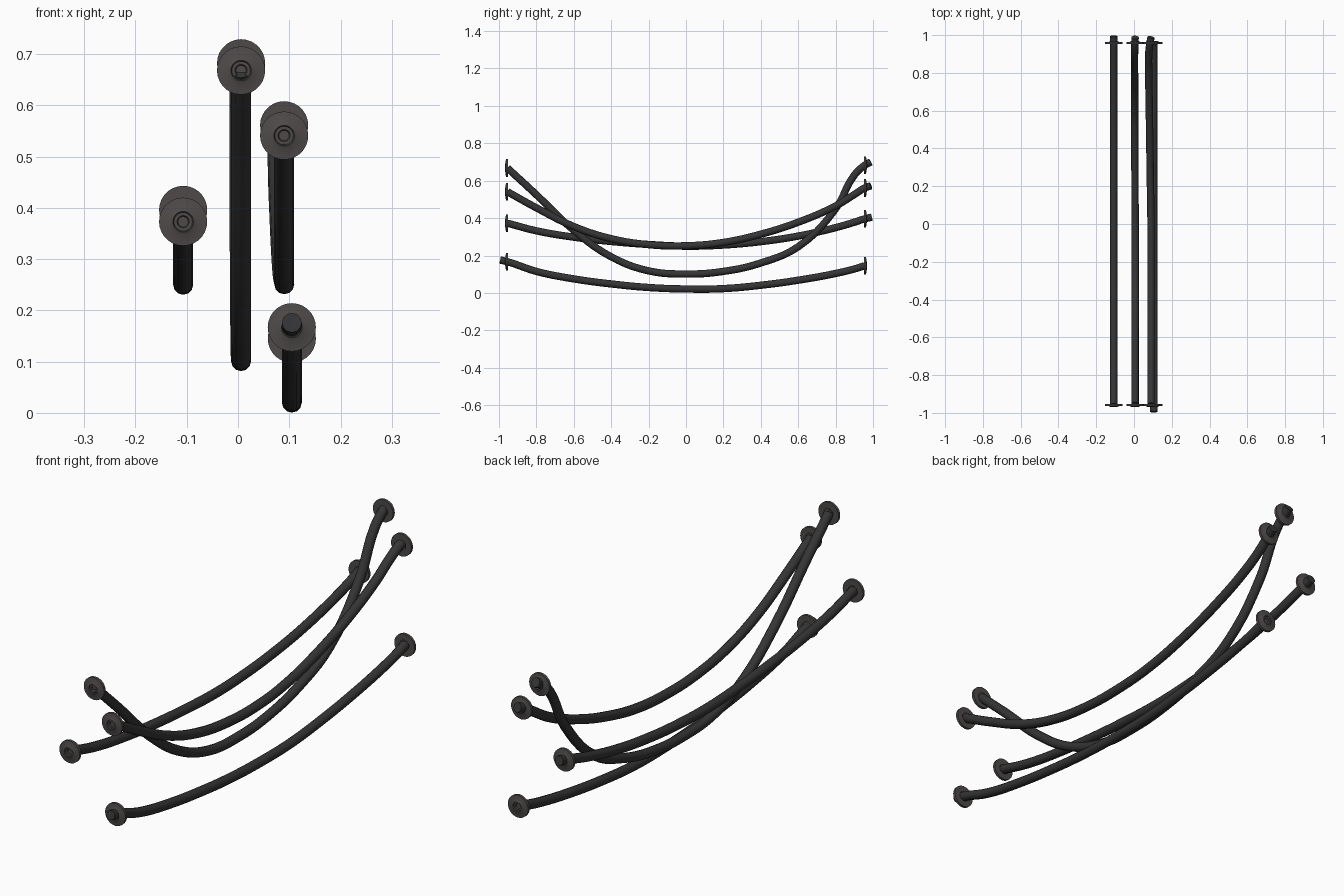
import bpy
import math

if "Cube" in bpy.data.objects:
    bpy.data.objects.remove(bpy.data.objects["Cube"])


def material(name, rgb):
    m = bpy.data.materials.new(name)
    m.diffuse_color = (*rgb, 1)
    m.use_nodes = True
    m.node_tree.nodes["Principled BSDF"].inputs["Base Color"].default_value = m.diffuse_color
    return m


rubber = material("black_rubber", (0.035, 0.035, 0.037))
steel = material("dark_steel", (0.075, 0.068, 0.066))


def shade(ob):
    bpy.ops.object.select_all(action='DESELECT')
    ob.select_set(True)
    bpy.context.view_layer.objects.active = ob
    bpy.ops.object.shade_smooth_by_angle(angle=math.radians(40))


# Sagging cable: round bevel swept along a smooth path
def cable(name, pts):
    cu = bpy.data.curves.new(name, 'CURVE')
    cu.dimensions = '3D'
    cu.bevel_depth = 0.0195
    cu.bevel_resolution = 4
    cu.resolution_u = 5
    cu.use_fill_caps = True
    sp = cu.splines.new('BEZIER')
    sp.bezier_points.add(len(pts) - 1)
    for bp, p in zip(sp.bezier_points, pts):
        bp.co = p
        bp.handle_left_type = bp.handle_right_type = 'AUTO'
    ob = bpy.data.objects.new(name, cu)
    bpy.context.collection.objects.link(ob)
    bpy.ops.object.select_all(action='DESELECT')
    ob.select_set(True)
    bpy.context.view_layer.objects.active = ob
    bpy.ops.object.convert(target='MESH')
    ob.data.materials.append(rubber)
    shade(ob)


# Mounting flange: turned profile (radius, depth) around y; side is the outward direction
def flange(name, loc, side):
    prof = [(0.021, -0.006), (0.047, -0.006), (0.047, 0.005), (0.025, 0.007),
            (0.020, 0.010), (0.018, 0.006), (0.012, 0.006), (0.010, 0.001)]
    n = 28
    verts, faces = [], []
    for r, d in prof:
        for i in range(n):
            a = 2 * math.pi * i / n
            verts.append((r * math.cos(a), d * side, r * math.sin(a)))
    for k in range(len(prof) - 1):
        for i in range(n):
            j = (i + 1) % n
            f = [k * n + i, k * n + j, (k + 1) * n + j, (k + 1) * n + i]
            faces.append(f if side > 0 else f[::-1])
    cap = [(len(prof) - 1) * n + i for i in range(n)]
    faces.append(cap if side > 0 else cap[::-1])
    me = bpy.data.meshes.new(name)
    me.from_pydata(verts, [], faces)
    me.materials.append(steel)
    ob = bpy.data.objects.new(name, me)
    ob.location = loc
    bpy.context.collection.objects.link(ob)
    shade(ob)


# Heights at these stations along y
ys = [-0.955, -0.8, -0.6, -0.4, -0.2, 0, 0.2, 0.4, 0.6, 0.8, 0.9, 0.955]
# name: x, heights, x drift of the last stations, protruding tip (y, z)
cables = {
    "left_cable": (-0.107, [.373, .332, .298, .275, .259, .250, .256, .274,
                            .304, .349, .378, .396], 0, (0.994, 0.405)),
    "tall_cable": (0.006, [.668, .525, .335, .193, .118, .101, .115, .160,
                           .247, .450, .630, .682], 0.003, (0.988, 0.700)),
    "right_cable": (0.090, [.541, .455, .355, .290, .258, .252, .270, .314,
                            .378, .465, .526, .561], 0.012, (0.988, 0.573)),
    "low_cable": (0.105, [.167, .115, .075, .048, .029, .021, .023, .041,
                          .068, .104, .128, .145], 0, (-0.994, 0.176)),
}

for name, (x, zs, drift, tip) in cables.items():
    pts = [(x - drift * min(max(y, 0) / 0.8, 1) * (1 if y < 0.95 else 0.5), y, z)
           for y, z in zip(ys, zs)]
    if tip[0] > 0:
        pts.append((x, *tip))
    else:
        pts.insert(0, (x, *tip))
    cable(name, pts)
    flange(name + "_front_flange", (x, -0.958, zs[0]), -1)
    flange(name + "_back_flange", (x, 0.958, zs[-1]), 1)
